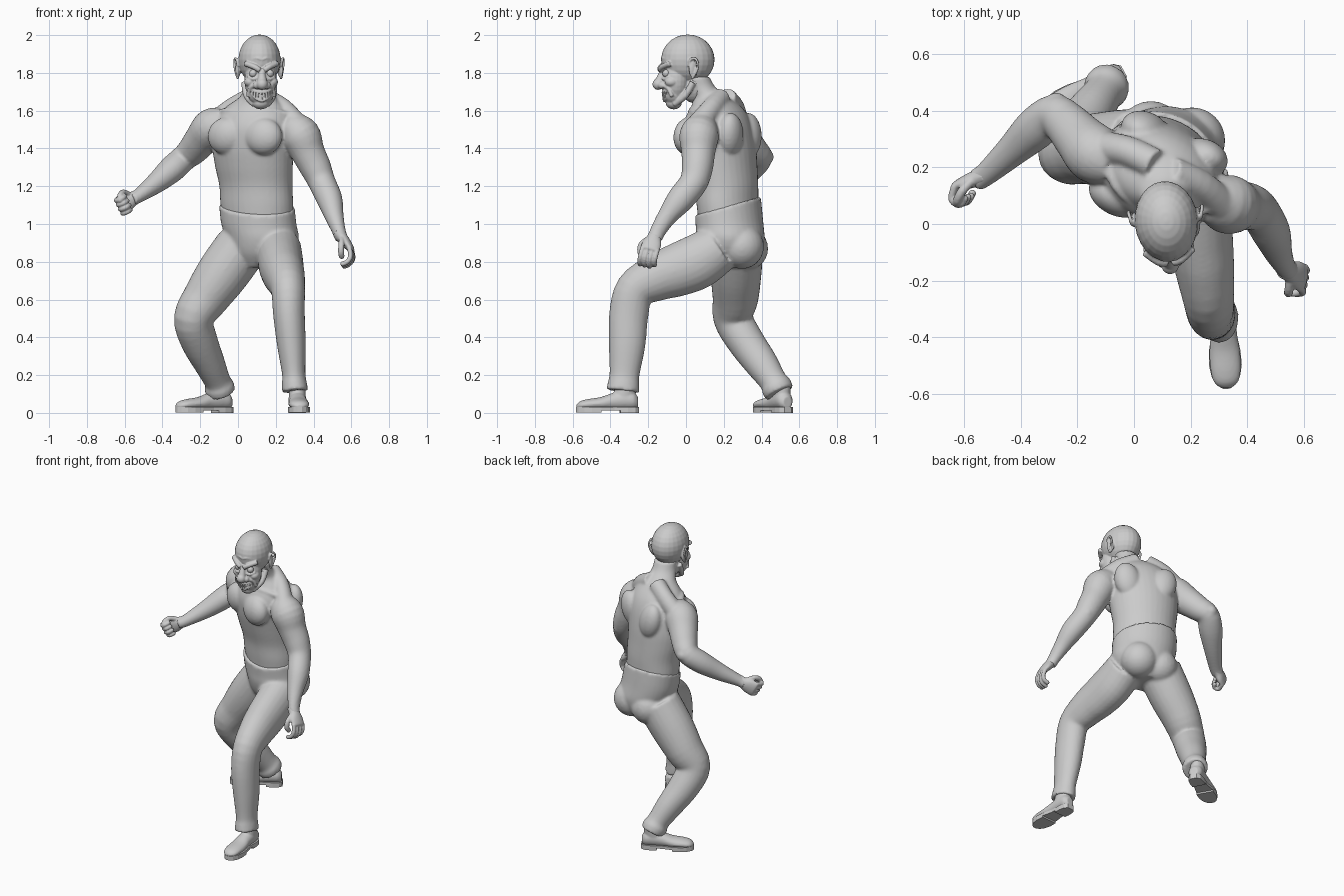
import bpy, bmesh, math
from mathutils import Vector, Matrix

YAW = math.radians(25)
C, S = math.cos(YAW), math.sin(YAW)
RIGHT = (C, -S, 0)


def spline(rings, sub=4):
    # Catmull-Rom through (x, y, z, half width, half depth)
    p = [Vector(r) for r in rings]
    out = []
    for i in range(len(p) - 1):
        a, b, c, d = p[max(i - 1, 0)], p[i], p[i + 1], p[min(i + 2, len(p) - 1)]
        for k in range(sub):
            t = k / sub
            out.append(b + (c - a) * (0.5 * t) + (a * 2 - b * 5 + c * 4 - d) * (0.5 * t * t)
                       + (b * 3 - a - c * 3 + d) * (0.5 * t ** 3))
    return out + [p[-1]]


def loft(bm, rings, ref=(1, 0, 0), axis=None, n=24, sub=4):
    pts = spline(rings, sub)
    loops = []
    for i, q in enumerate(pts):
        c = Vector(q[:3])
        lo, hi = pts[max(i - 1, 0)], pts[min(i + 1, len(pts) - 1)]
        t = Vector(axis) if axis else (Vector(hi[:3]) - Vector(lo[:3])).normalized()
        u = Vector(ref)
        u = (u - t * u.dot(t)).normalized()
        v = t.cross(u)
        loops.append([bm.verts.new(c + u * (q[3] * math.cos(k * math.tau / n))
                                   + v * (q[4] * math.sin(k * math.tau / n))) for k in range(n)])
    for a, b in zip(loops, loops[1:]):
        for k in range(n):
            bm.faces.new((a[k], a[(k + 1) % n], b[(k + 1) % n], b[k]))
    bm.faces.new(loops[0][::-1])
    bm.faces.new(loops[-1])
    return [v for l in loops for v in l]


def tube(bm, pts, r, ref):
    loft(bm, [(*p, r, r) for p in pts], ref, n=10, sub=3)


def blob(bm, c, r, rot=(0, 0, 0)):
    r = r if isinstance(r, tuple) else (r, r, r)
    m = Matrix.Translation(c)
    for ang, ax in zip(rot, 'XYZ'):
        m = m @ Matrix.Rotation(math.radians(ang), 4, ax)
    bmesh.ops.create_uvsphere(bm, u_segments=24, v_segments=14, radius=1, matrix=m @ Matrix.Diagonal((*r, 1)))


def finish(name, bm, voxel=None, smooth=3, matrix=None, shade=True):
    bmesh.ops.recalc_face_normals(bm, faces=bm.faces)
    for f in bm.faces:
        f.smooth = shade
    me = bpy.data.meshes.new(name)
    bm.to_mesh(me)
    bm.free()
    ob = bpy.data.objects.new(name, me)
    bpy.context.collection.objects.link(ob)
    if matrix:
        ob.matrix_world = matrix
    if voxel:
        m = ob.modifiers.new('fuse', 'REMESH')
        m.mode, m.voxel_size, m.use_smooth_shade = 'VOXEL', voxel, True
        m = ob.modifiers.new('soften', 'SMOOTH')
        m.factor, m.iterations = 0.5, smooth
    return ob


def T(r, f, z):
    # chest frame: sideways, forward, height
    return (0.09 + r * C - f * S, 0.17 - r * S - f * C, z)


# torso and arms
bm = bmesh.new()
loft(bm, [(.11, .23, 1.0, .19, .155), (.10, .22, 1.1, .20, .155), (.095, .215, 1.2, .20, .16),
          (.085, .20, 1.3, .212, .17), (.08, .185, 1.4, .222, .178), (.085, .17, 1.5, .225, .175),
          (.09, .165, 1.57, .205, .155), (.095, .16, 1.62, .165, .125), (.105, .13, 1.67, .10, .095),
          (.11, .08, 1.72, .075, .08), (.115, .05, 1.78, .072, .075)], RIGHT, (0, 0, 1), 36)
for s in (-1, 1):
    blob(bm, T(s * .105, .125, 1.465), (.108, .072, .10), (0, s * 12, -25))        # pectoral
    blob(bm, T(s * .115, -.125, 1.47), (.085, .065, .12), (0, s * 15, -25))        # shoulder blade
    blob(bm, T(s * .055, -.125, 1.2), (.05, .05, .2), (0, 0, -25))                 # lower back
    tube(bm, [T(s * .03, .13, 1.585), T(s * .12, .10, 1.60), T(s * .22, .02, 1.575)], .017, (0, 0, 1))
    loft(bm, [(*T(s * .03, -.03, 1.67), .055, .055), (*T(s * .14, -.03, 1.61), .06, .055),
              (*T(s * .24, 0, 1.53), .06, .06)], (0, 0, 1))                        # trapezius
loft(bm, [(.27, .09, 1.52, .08, .08), (.33, .07, 1.47, .105, .105), (.37, .065, 1.38, .09, .09),
          (.41, .06, 1.30, .083, .083), (.445, .04, 1.22, .072, .075), (.485, -.03, 1.13, .068, .072),
          (.51, -.10, 1.04, .05, .052), (.535, -.15, .96, .036, .042), (.55, -.165, .92, .035, .04)], (1, 0, 0))
loft(bm, [(-.07, .21, 1.54, .08, .08), (-.135, .245, 1.51, .105, .105), (-.19, .30, 1.45, .092, .092),
          (-.24, .355, 1.39, .08, .08), (-.285, .385, 1.35, .07, .072), (-.35, .335, 1.29, .07, .075),
          (-.43, .26, 1.22, .056, .058), (-.525, .175, 1.15, .037, .042), (-.56, .155, 1.13, .035, .04)],
     (0, 0, 1))
blob(bm, (-.275, .425, 1.355), .04)
blob(bm, (.455, .085, 1.22), .035)
finish('torso_and_arms', bm, .009, 4)

# trousers
bm = bmesh.new()
hips = loft(bm, [(.11, .24, .77, .08, .10), (.125, .24, .84, .165, .155), (.13, .235, .92, .195, .178),
                 (.11, .23, 1.0, .205, .172), (.10, .222, 1.095, .207, .166)], RIGHT, (0, 0, 1), 36)
for v in hips:
    v.co.z += .28 * (v.co.y - .22) * max(0, min(1, (v.co.z - .95) / .14))
blob(bm, (.205, .295, .88), .118)
blob(bm, (.06, .32, .87), .115)
loft(bm, [(.215, .17, .87, .12, .13), (.225, .06, .80, .12, .145), (.235, -.05, .755, .115, .14),
          (.25, -.16, .715, .105, .125), (.265, -.27, .65, .09, .105), (.27, -.303, .52, .084, .104),
          (.283, -.312, .36, .076, .097), (.295, -.325, .21, .062, .08), (.298, -.33, .16, .066, .083),
          (.302, -.335, .115, .07, .088)])
loft(bm, [(.02, .27, .88, .14, .14), (-.08, .265, .74, .138, .135), (-.17, .262, .61, .122, .122),
          (-.235, .25, .50, .105, .105), (-.205, .315, .38, .098, .098), (-.15, .40, .26, .082, .088),
          (-.11, .46, .17, .07, .074), (-.10, .478, .14, .08, .082), (-.09, .495, .105, .076, .08)])
finish('trousers', bm, .01, 4)

# head: local frame with the face towards -y
HEAD = Matrix.Translation((.115, 0, 1.84)) @ Matrix.Rotation(math.radians(5), 4, 'Z')
bm = bmesh.new()
blob(bm, (0, .01, .03), (.112, .142, .133))
blob(bm, (0, -.055, -.08), (.086, .077, .12))
blob(bm, (0, -.066, -.155), (.068, .056, .055))
blob(bm, (0, -.065, -.2), (.045, .042, .033))
blob(bm, (0, .045, -.11), (.075, .075, .09))
loft(bm, [(0, -.12, -.02, .014, .012), (0, -.135, -.06, .02, .018), (0, -.145, -.1, .03, .028)])
blob(bm, (0, -.148, -.1), .03)
for s in (-1, 1):
    blob(bm, (s * .027, -.132, -.105), .02)
    blob(bm, (s * .06, -.082, -.088), (.03, .036, .027))                                 # cheek
    tube(bm, [(s * .012, -.136, -.026), (s * .04, -.13, -.008), (s * .085, -.092, .01)], .015, (0, 0, 1))
    tube(bm, [(s * .022, -.125, -.066), (s * .047, -.121, -.073), (s * .073, -.095, -.06)], .007, (0, 0, 1))
    tube(bm, [(s * .032, -.13, -.105), (s * .06, -.1, -.122), (s * .07, -.08, -.165)], .011, (0, 1, 0))
    tube(bm, [(s * .078, .03, -.09), (s * .07, -.01, -.16), (s * .035, -.065, -.205)], .018, (0, 0, 1))
    blob(bm, (s * .113, .028, -.02), (.012, .024, .048), (0, 0, s * 20))                 # ear
    tube(bm, [(s * .112, .005, -.005), (s * .122, .012, .03), (s * .128, .038, .035), (s * .13, .053, .005),
              (s * .124, .043, -.035), (s * .114, .02, -.072)], .007, (1, 0, 0))
for z, y in ((.03, -.122), (.055, -.114)):                                                # brow wrinkles
    tube(bm, [(-.065, y + .022, z), (-.025, y - .004, z + .008), (0, y - .007, z), (.025, y - .004, z + .008),
              (.065, y + .022, z)], .005, (0, 0, 1))


def mouth(deg, low):
    # point on the grin; low 0 = upper lip, 1 = lower lip
    s, c = math.sin(math.radians(deg)), math.cos(math.radians(deg))
    return (.066 * s, -.066 - (.056 - .006 * low) * c, -.142 + .02 * s * s - low * .045 * (1 - s * s))


for low in (0, 1):
    tube(bm, [mouth(a, low) for a in range(-75, 76, 15)], .008, (0, 0, 1))
finish('head', bm, .0045, 2, HEAD)

# teeth and eyes
bm = bmesh.new()
for low in (.28, .74):
    for a in range(-54, 55, 12):
        m = Matrix.Translation(mouth(a, low)) @ Matrix.Rotation(math.radians(a), 4, 'Z')
        vs = bmesh.ops.create_cube(bm, size=1, matrix=Matrix.Diagonal((.0115, .016, .019, 1)))['verts']
        for v in vs:
            if (v.co.z < 0) == (low < .5):
                v.co.x *= .55
            v.co = m @ v.co
finish('teeth', bm, matrix=HEAD, shade=False)
bm = bmesh.new()
for s in (-1, 1):
    blob(bm, (s * .044, -.108, -.043), .021)
finish('eyes', bm, matrix=HEAD)


# hands: local -z runs to the knuckles, y is the palm width, thumb at -y
def hand(name, wrist, down, width, side, curl):
    z = -Vector(down).normalized()
    y = Vector(width)
    y = (y - z * y.dot(z)).normalized()
    x = y.cross(z)
    m = Matrix.Translation(wrist) @ Matrix((x, y, z)).transposed().to_4x4()
    bm = bmesh.new()
    loft(bm, [(0, 0, .03, .032, .036), (0, 0, -.01, .03, .038), (0, 0, -.05, .026, .05),
              (0, 0, -.09, .018, .05), (0, 0, -.1, .01, .045)])
    for i in range(4):
        p, a = Vector((0, -.039 + .026 * i, -.085)), 0
        pts = [p.copy()]
        for j, ln in enumerate((.05, .036, .028)):
            a += math.radians(curl * (.7 if j == 0 else 1))
            p = p + Vector((-side * math.sin(a), 0, -math.cos(a))) * ln * (.85 if i == 3 else 1)
            pts.append(p.copy())
        tube(bm, pts, .0135, (0, 1, 0))
        blob(bm, pts[-1], .0135)
    thumb = [(-side * .005, -.03, -.025), (-side * .025, -.058, -.055), (-side * .05, -.055, -.085),
             (-side * .062, -.035, -.1)]
    tube(bm, thumb, .016, (0, 0, 1) if curl > 60 else (1, 0, 0))
    blob(bm, thumb[-1], .015)
    finish(name, bm, .0045, 2, m)


hand('left_hand', (.545, -.165, .935), (.07, -.035, -.09), (0, 1, 0), 1, 38)
hand('right_hand', (-.545, .165, 1.14), (-.85, -.3, -.45), (0, 0, -1), -1, 78)

# shoes: heel at the origin, toe towards -y
OUTLINE = [(0, .022), (-.02, .04), (-.06, .046), (-.1, .044), (-.13, .043), (-.2, .056), (-.25, .058),
           (-.29, .05), (-.32, .032), (-.333, .012)]


def slab(bm, y0, y1, z0, z1):
    half = [p for p in OUTLINE if y1 <= p[0] <= y0]
    pts = [(w, y) for y, w in half] + [(-w, y) for y, w in half[::-1]]
    f = bm.faces.new([bm.verts.new((x, y, z0)) for x, y in pts])
    top = bmesh.ops.extrude_face_region(bm, geom=[f])['geom']
    for v in top:
        if isinstance(v, bmesh.types.BMVert):
            v.co.z = z1


for name, loc, ang in (('left', (.31, -.25, 0), 3), ('right', (-.035, .54, 0), -61)):
    m = Matrix.Translation(loc) @ Matrix.Rotation(math.radians(ang), 4, 'Z')
    bm = bmesh.new()
    loft(bm, [(0, -.005, .055, .025, .03), (0, -.03, .065, .044, .048), (0, -.08, .068, .047, .053),
              (0, -.14, .06, .047, .045), (0, -.2, .05, .054, .034), (0, -.27, .045, .053, .028),
              (0, -.31, .04, .042, .022), (0, -.33, .034, .018, .01)], (1, 0, 0), (0, -1, 0))
    loft(bm, [(0, -.085, .05, .045, .06), (0, -.075, .1, .045, .058), (0, -.065, .15, .045, .05)])
    finish(name + '_shoe', bm, .006, 2, m)
    bm = bmesh.new()
    slab(bm, 0, -.34, .013, .032)
    slab(bm, 0, -.1, 0, .014)
    slab(bm, -.2, -.34, .002, .014)
    finish(name + '_shoe_sole', bm, matrix=m, shade=False)
